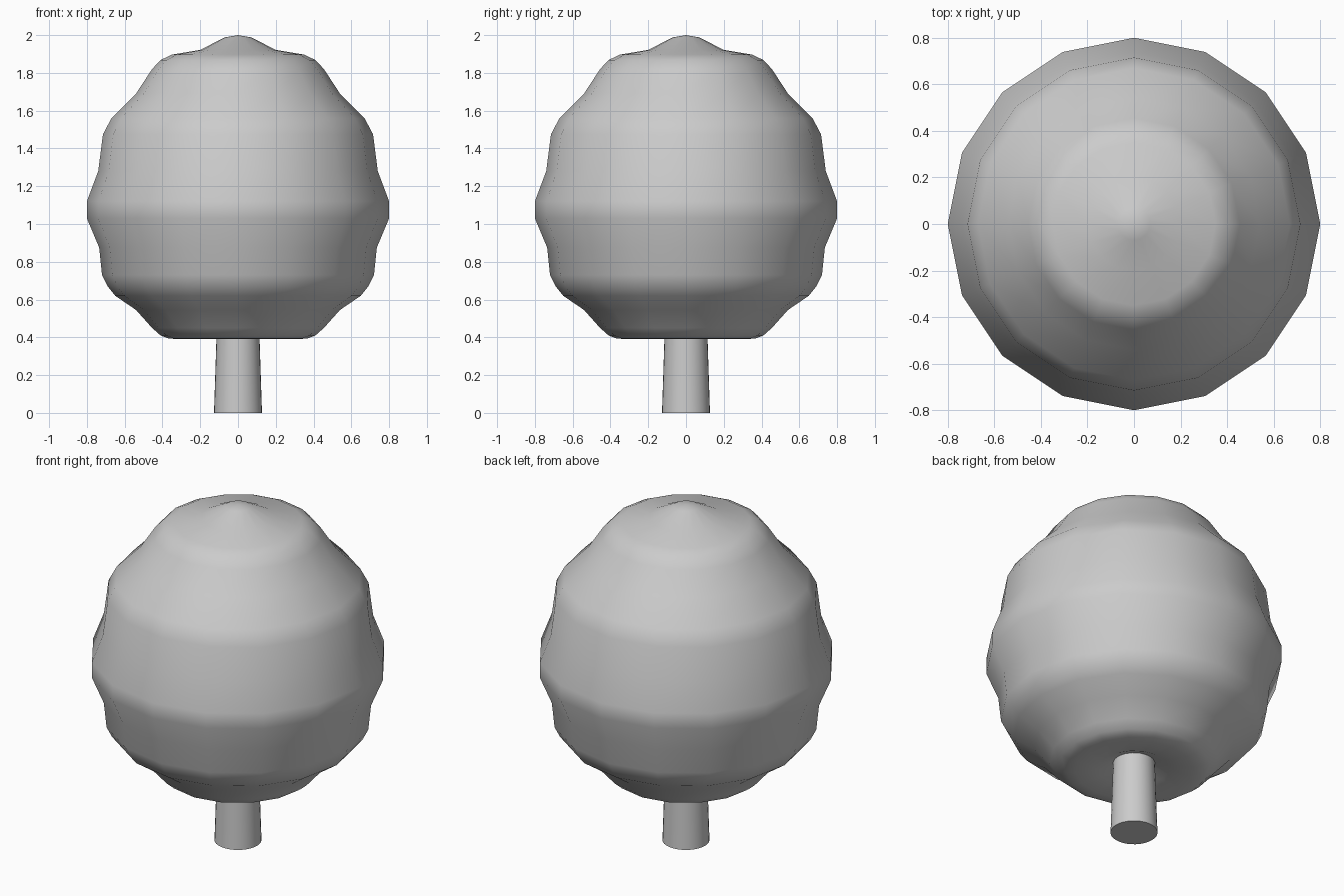
import bpy, bmesh, math

default_cube = bpy.data.objects.get("Cube")
if default_cube:
    bpy.data.objects.remove(default_cube, do_unlink=True)

grey = bpy.data.materials.new("plain_grey")
grey.use_nodes = True
colour = (0.6, 0.6, 0.6, 1)
grey.diffuse_color = colour
grey.node_tree.nodes["Principled BSDF"].inputs["Base Color"].default_value = colour


def lathe(name, profile, sides, smooth_angle):
    """Turn a (radius, height) profile around the z axis."""
    bm = bmesh.new()
    verts = [bm.verts.new((r, 0, z)) for r, z in profile]
    edges = [bm.edges.new(pair) for pair in zip(verts, verts[1:])]
    bmesh.ops.spin(bm, geom=verts + edges, cent=(0, 0, 0), axis=(0, 0, 1),
                   angle=math.tau, steps=sides, use_duplicate=False)
    bmesh.ops.remove_doubles(bm, verts=bm.verts, dist=0.0005)
    bmesh.ops.recalc_face_normals(bm, faces=bm.faces)
    mesh = bpy.data.meshes.new(name)
    bm.to_mesh(mesh)
    bm.free()
    mesh.materials.append(grey)
    obj = bpy.data.objects.new(name, mesh)
    bpy.context.collection.objects.link(obj)
    bpy.ops.object.select_all(action='DESELECT')
    obj.select_set(True)
    bpy.context.view_layer.objects.active = obj
    bpy.ops.object.shade_smooth_by_angle(angle=math.radians(smooth_angle))
    return obj


# Rippled crown, from the dimple underneath to the tip
crown_profile = [
    (0, 0.46), (0.07, 0.45), (0.19, 0.40), (0.32, 0.39), (0.37, 0.395),
    (0.41, 0.41), (0.455, 0.45), (0.54, 0.545), (0.65, 0.62), (0.69, 0.67),
    (0.72, 0.73), (0.735, 0.875), (0.80, 1.03), (0.80, 1.12), (0.74, 1.28),
    (0.715, 1.475), (0.67, 1.56), (0.54, 1.69), (0.455, 1.82), (0.41, 1.868),
    (0.35, 1.897), (0.20, 1.922), (0.07, 1.988), (0, 2.0),
]
lathe("crown", crown_profile, 16, 80)

# Tapered trunk with a flat base
lathe("trunk", [(0, 0), (0.127, 0), (0.112, 0.46), (0, 0.46)], 32, 40)
